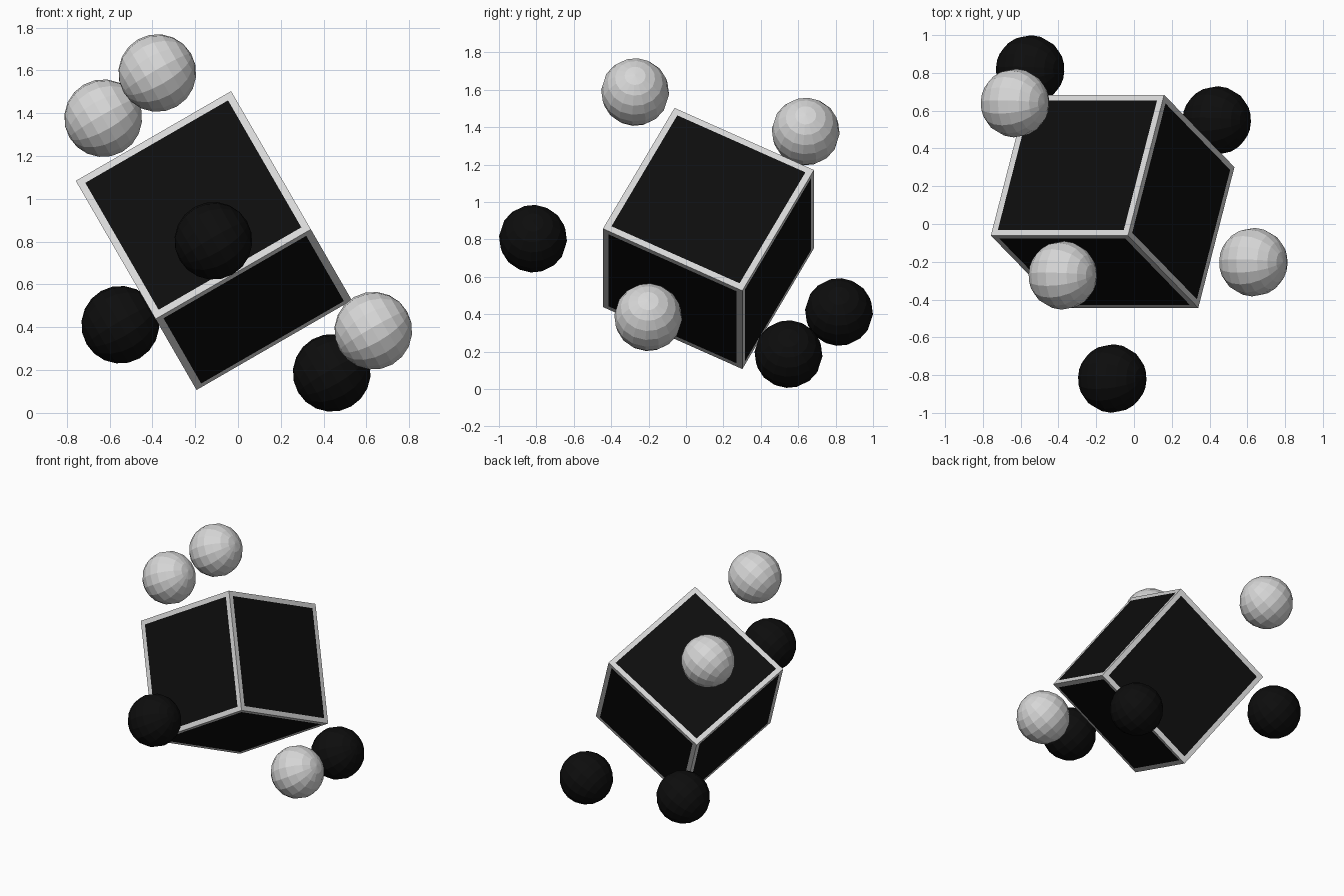
import bpy, bmesh, math
from mathutils import Matrix, Vector

if "Cube" in bpy.data.objects:
    bpy.data.objects.remove(bpy.data.objects["Cube"])

def material(name, v):
    m = bpy.data.materials.new(name)
    m.diffuse_color = (v, v, v, 1)
    m.use_nodes = True
    m.node_tree.nodes["Principled BSDF"].inputs["Base Color"].default_value = m.diffuse_color
    return m

light = material("light grey", 0.68)
black = material("black", 0.004)

# shared tilt of the whole toy: three perpendicular cube edge directions
phi = math.radians(27.2)
down = Vector((0.5, 0, -math.sqrt(3) / 2))
back = Vector((0, 1, 0))
b = Vector((-math.sqrt(3) / 2, 0, -0.5))
d = back * math.cos(phi) + down * math.sin(phi)
c = b.cross(d)
tilt = Matrix((c, d, -b)).transposed()
if tilt.determinant() < 0:
    tilt = Matrix((-c, d, -b)).transposed()
tilt = tilt.to_4x4()

def add_object(name, bm, location, mats):
    me = bpy.data.meshes.new(name)
    bmesh.ops.recalc_face_normals(bm, faces=bm.faces)
    bm.to_mesh(me)
    bm.free()
    for m in mats:
        me.materials.append(m)
    ob = bpy.data.objects.new(name, me)
    ob.matrix_world = Matrix.Translation(location) @ tilt
    bpy.context.collection.objects.link(ob)

# cube: light frame with a black inset panel on each side
bm = bmesh.new()
bmesh.ops.create_cube(bm, size=0.838)
panels = list(bm.faces)
bmesh.ops.inset_individual(bm, faces=panels, thickness=0.034, use_even_offset=True)
for f in panels:
    f.material_index = 1
add_object("cube_body", bm, (-0.113, 0.12, 0.805), [light, black])

# six floating balls around the cube
def ball(name, location, mat):
    bm = bmesh.new()
    bmesh.ops.create_uvsphere(bm, u_segments=16, v_segments=10, radius=0.182)
    add_object(name, bm, location, [mat])

for name, loc, mat in [
    ("left_light_ball", (-0.63, 0.64, 1.377), light),
    ("top_light_ball", (-0.377, -0.272, 1.588), light),
    ("right_light_ball", (0.632, -0.202, 0.384), light),
    ("front_black_ball", (-0.115, -0.818, 0.804), black),
    ("left_black_ball", (-0.55, 0.818, 0.412), black),
    ("low_black_ball", (0.438, 0.548, 0.187), black),
]:
    ball(name, loc, mat)
